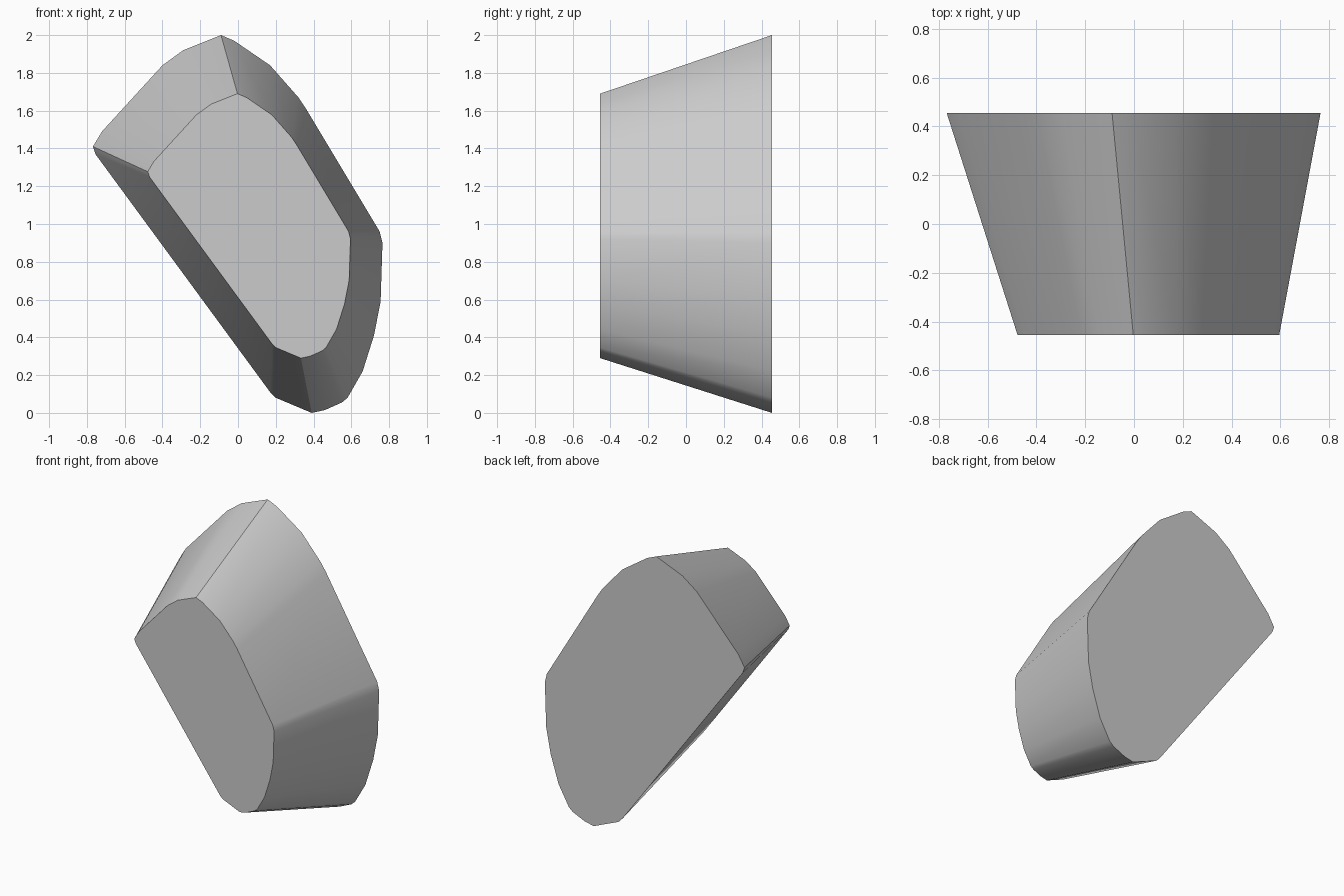
import bpy, bmesh

if "Cube" in bpy.data.objects:
    bpy.data.objects.remove(bpy.data.objects["Cube"])

# Outline of the large rear face (x, z), clockwise seen from the front
OUTLINE = [(-0.09, 2.0), (-0.02, 1.97), (0.17, 1.84), (0.32, 1.67), (0.36, 1.61),
           (0.75, 0.96), (0.765, 0.9), (0.755, 0.59), (0.72, 0.41), (0.66, 0.22),
           (0.58, 0.08), (0.55, 0.055), (0.46, 0.015), (0.39, 0.0), (0.2, 0.08),
           (0.17, 0.11), (-0.755, 1.37), (-0.768, 1.41), (-0.72, 1.49),
           (-0.4, 1.84), (-0.29, 1.92)]
HALF_DEPTH = 0.455
TAPER = 0.7             # front face size relative to the rear face
SHIFT = (0.06, 0.29)    # placement of the front face

grey = bpy.data.materials.new("grey")
grey.diffuse_color = (0.6, 0.6, 0.6, 1)
grey.use_nodes = True
grey.node_tree.nodes["Principled BSDF"].inputs["Base Color"].default_value = grey.diffuse_color

# Tapered block: rear outline joined to its smaller copy at the front
bm = bmesh.new()
rear = [bm.verts.new((x, HALF_DEPTH, z)) for x, z in OUTLINE]
front = [bm.verts.new((x * TAPER + SHIFT[0], -HALF_DEPTH, z * TAPER + SHIFT[1]))
         for x, z in OUTLINE]
bm.faces.new(rear)
bm.faces.new(front)
for i in range(len(rear)):
    j = (i + 1) % len(rear)
    bm.faces.new((rear[i], rear[j], front[j], front[i]))
bmesh.ops.recalc_face_normals(bm, faces=bm.faces)

mesh = bpy.data.meshes.new("tapered_block")
bm.to_mesh(mesh)
bm.free()
mesh.materials.append(grey)
block = bpy.data.objects.new("tapered_block", mesh)
bpy.context.collection.objects.link(block)

# Soft sides with crisp front and rear rims
bpy.context.view_layer.objects.active = block
block.select_set(True)
bpy.ops.object.shade_smooth_by_angle(angle=0.5)
